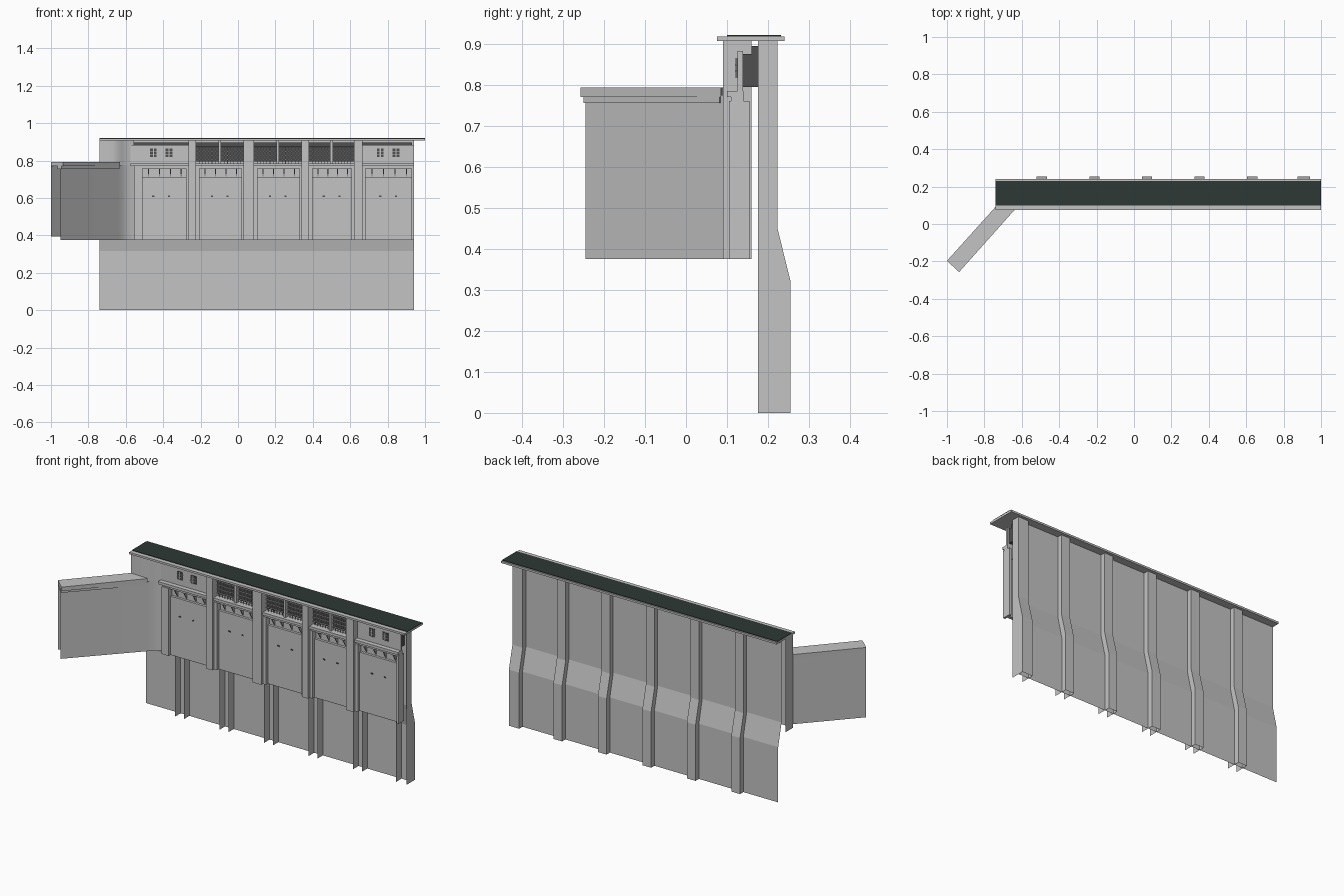
import bpy, bmesh
from math import radians
from mathutils import Vector

cube = bpy.data.objects.get("Cube")
if cube:
    bpy.data.objects.remove(cube, do_unlink=True)


def material(name, rgb):
    m = bpy.data.materials.new(name)
    m.use_nodes = True
    m.diffuse_color = (*rgb, 1)
    m.node_tree.nodes["Principled BSDF"].inputs["Base Color"].default_value = (*rgb, 1)
    return m


GREY = material("pale_grey", (0.55, 0.55, 0.55))
DARK = material("dark_grey", (0.08, 0.08, 0.08))
ROOF = material("dark_green", (0.027, 0.04, 0.036))


def finish(name, bm, mat, solid=True):
    if solid:
        bmesh.ops.recalc_face_normals(bm, faces=bm.faces[:])
    mesh = bpy.data.meshes.new(name)
    bm.to_mesh(mesh)
    bm.free()
    mesh.materials.append(mat)
    ob = bpy.data.objects.new(name, mesh)
    bpy.context.collection.objects.link(ob)
    return ob


def extrude(bm, pts, offset):
    """Closed solid made from a flat outline."""
    face = bm.faces.new([bm.verts.new(p) for p in pts])
    ext = bmesh.ops.extrude_face_region(bm, geom=[face], use_keep_orig=True)
    moved = [g for g in ext["geom"] if isinstance(g, bmesh.types.BMVert)]
    bmesh.ops.translate(bm, verts=moved, vec=offset)


def boxes(name, mat, spans):
    """One object from boxes given as x0, x1, y0, y1, z0, z1."""
    bm = bmesh.new()
    for x0, x1, y0, y1, z0, z1 in spans:
        extrude(bm, [(x0, y0, z0), (x1, y0, z0), (x1, y1, z0), (x0, y1, z0)], (0, 0, z1 - z0))
    return finish(name, bm, mat)


def prism(name, mat, outline, z0, z1):
    bm = bmesh.new()
    extrude(bm, [(x, y, z0) for x, y in outline], (0, 0, z1 - z0))
    return finish(name, bm, mat)


def ribbon(bm, path, offset):
    """Open sheet swept along one offset."""
    a = [bm.verts.new(p) for p in path]
    b = [bm.verts.new(Vector(p) + Vector(offset)) for p in path]
    for i in range(len(path) - 1):
        bm.faces.new((a[i], a[i + 1], b[i + 1], b[i]))


def upright_sheet(name, path, z0, z1):
    bm = bmesh.new()
    ribbon(bm, [(x, y, z0) for x, y in path], (0, 0, z1 - z0))
    ob = finish(name, bm, GREY, False)
    bpy.ops.object.select_all(action='DESELECT')
    ob.select_set(True)
    bpy.context.view_layer.objects.active = ob
    bpy.ops.object.shade_smooth_by_angle(angle=radians(40))


LEFT, RIGHT = -0.74, 0.94
BASE, EAVE = 0.375, 0.907

# Roof slab with its dark covering
boxes("roof_slab", GREY, [(LEFT, 1.0, 0.075, 0.24, EAVE, 0.918)])
boxes("roof_covering", ROOF, [(LEFT, 1.0, 0.1, 0.231, 0.917, 0.921)])

# Rear wall, kicked outward at the foot
bm = bmesh.new()
ribbon(bm, [(LEFT, 0.225, 0), (LEFT, 0.225, 0.315), (LEFT, 0.195, 0.445), (LEFT, 0.195, EAVE)],
       (RIGHT - LEFT, 0, 0))
finish("rear_wall", bm, GREY, False)

# Hollow rear piers, open toward the front
bm = bmesh.new()
profile = [(0.255, 0), (0.255, 0.32), (0.223, 0.45), (0.223, EAVE)]
for i in range(6):
    x0 = -0.52 + i * 0.281
    x1 = RIGHT if i == 5 else x0 + 0.055
    x0 = x1 - 0.065 if i == 5 else x0
    ribbon(bm, [(x0, y, z) for y, z in profile], (x1 - x0, 0, 0))
    for x in (x0, x1):
        for (y, z), (v, w) in zip(profile, profile[1:]):
            bm.faces.new([bm.verts.new(p) for p in
                          ((x, 0.176, z), (x, y, z), (x, v, w), (x, 0.176, w))])
finish("rear_piers", bm, GREY, False)

# Angled wing wall with capping, and the curved corner beside it
upright_sheet("wing_front", [(-0.95, -0.245), (-0.64, 0.085), (-0.615, 0.11),
                             (-0.59, 0.127), (-0.555, 0.137)], BASE, 0.775)
upright_sheet("wing_back", [(-1.0, -0.195), (LEFT, 0.09)], 0.395, 0.775)
prism("wing_cap", GREY, [(-1.0, -0.197), (-0.935, -0.257), (-0.63, 0.085), (LEFT, 0.092)], 0.77, 0.793)
prism("wing_moulding", GREY, [(-0.965, -0.23), (-0.944, -0.25), (-0.634, 0.082), (-0.66, 0.09)], 0.755, 0.771)
upright_sheet("corner_wall", [(LEFT, 0.16), (LEFT, 0.09), (-0.67, 0.09), (-0.645, 0.096),
                              (-0.62, 0.112), (-0.595, 0.128), (-0.555, 0.137)], BASE, EAVE)

# Front columns
bays = [(-0.556, -0.265), (-0.225, 0.03), (0.085, 0.34), (0.38, 0.62), (0.665, RIGHT)]
boxes("front_columns", GREY,
      [(a[1], b[0], 0.09, 0.16, BASE, EAVE) for a, b in zip(bays, bays[1:])])

# Dark room behind the upper windows
boxes("dark_backing", DARK, [(-0.575, 0.93, 0.138, 0.175, 0.795, 0.875),
                             (-0.575, 0.93, 0.16, 0.175, 0.87, 0.895)])

frames, panels, ledges, vents, glass, bars, uppers = [], [], [], [], [], [], []
braces = bmesh.new()
for n, (x0, x1) in enumerate(bays):
    mid, end = (x0 + x1) / 2, n in (0, 4)
    p0 = x0 + (0.045 if n == 0 else 0.018)
    p1 = x1 - 0.012
    # Lower panel between pilasters, with a recess above it
    frames += [(x0, p0, 0.105, 0.155, BASE, 0.76), (p1, x1, 0.105, 0.155, BASE, 0.76)]
    panels += [(p0, p1, 0.122, 0.14, BASE, 0.71), (p0, p1, 0.136, 0.142, 0.71, 0.76)]
    for s in (-1, 1):
        vents.append((mid + s * 0.042 - 0.006, mid + s * 0.042 + 0.006, 0.119, 0.123, 0.605, 0.612))
    # Ledge over the panel
    over = 0.02 if n == 0 else 0
    ledges += [(x0 - over, x1, 0.1, 0.14, 0.77, 0.785), (x0, x1, 0.11, 0.14, 0.757, 0.77)]
    # Triangular braces under the ledge
    for i in range(4):
        x = p0 + (p1 - p0) * (i + 0.5) / 4
        extrude(braces, [(x, 0.11, 0.757), (x, 0.137, 0.757), (x, 0.137, 0.712)], (0.006, 0, 0))
    if end:
        # Plain upper wall with two small windows
        uppers.append((x0 - over, x1, 0.126, 0.139, 0.785, 0.882))
        for s in (-1, 1):
            c = mid + s * 0.042
            glass.append((c - 0.018, c + 0.018, 0.123, 0.127, 0.818, 0.864))
            bars.append((c - 0.003, c + 0.003, 0.12, 0.124, 0.818, 0.864))
            bars += [(c - 0.018, c + 0.018, 0.12, 0.124, z, z + 0.003) for z in (0.832, 0.847)]
    else:
        # Two lattice windows split by a mullion
        uppers.append((mid - 0.007, mid + 0.007, 0.115, 0.14, 0.785, EAVE))
        for a, b in ((x0, mid - 0.007), (mid + 0.007, x1)):
            step = (b - a) / 7
            bars += [(a + i * step - 0.0015, a + i * step + 0.0015, 0.128, 0.133, 0.785, 0.872)
                     for i in range(1, 7)]
            bars += [(a, b, 0.128, 0.133, 0.803 + i * 0.022, 0.806 + i * 0.022) for i in range(4)]

boxes("pilasters", GREY, frames)
boxes("lower_panels", GREY, panels)
boxes("panel_vents", DARK, vents)
boxes("ledges", GREY, ledges)
boxes("upper_walls", GREY, uppers)
boxes("small_window_glass", DARK, glass)
boxes("window_bars", GREY, bars)
finish("ledge_braces", braces, GREY)
